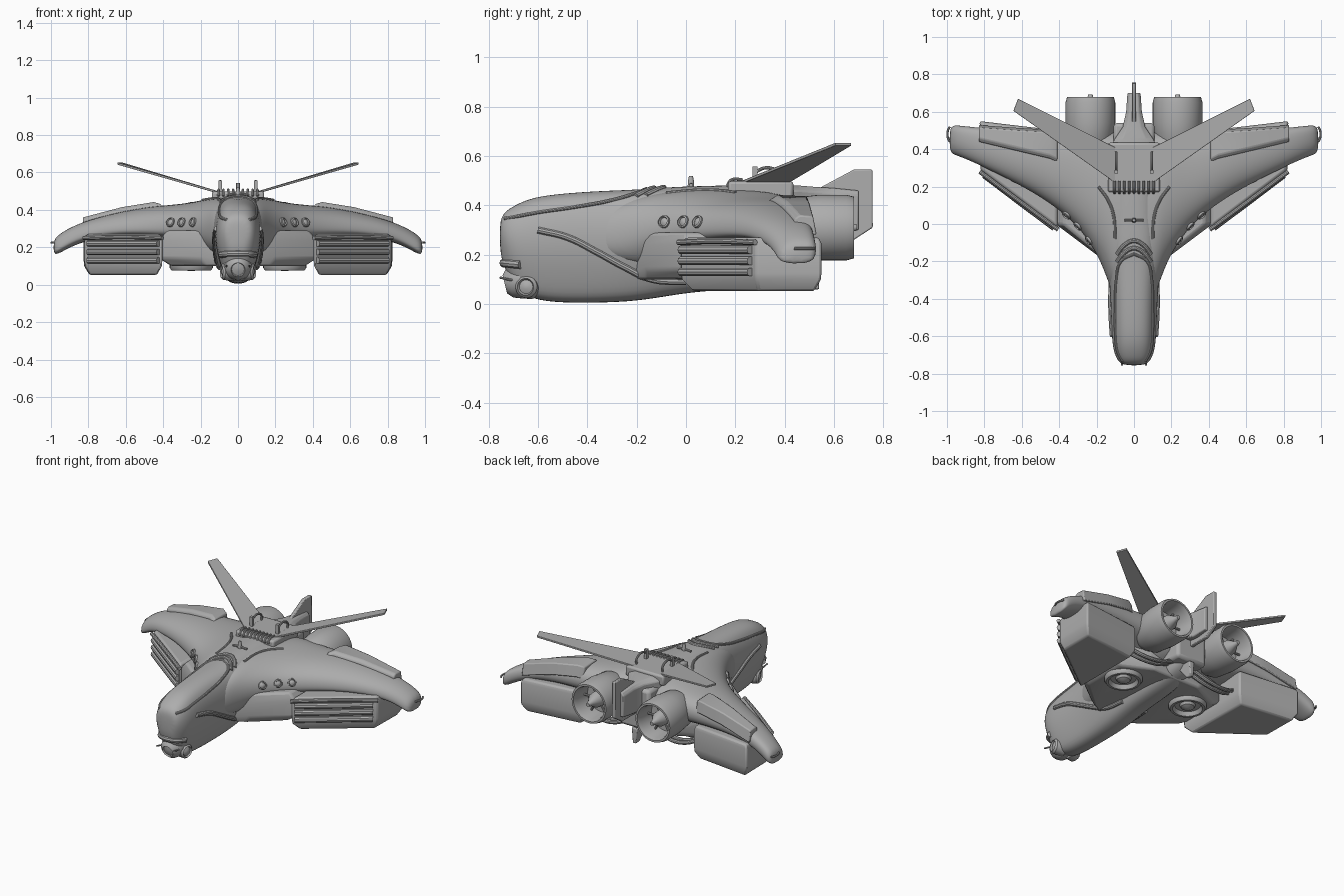
import bpy, bmesh, math
from mathutils import Vector
from mathutils.bvhtree import BVHTree

cube = bpy.data.objects.get("Cube")
if cube:
    bpy.data.objects.remove(cube, do_unlink=True)

grey = bpy.data.materials.new("hull_grey")
grey.use_nodes = True
colour = (0.42, 0.42, 0.42, 1)
grey.diffuse_color = colour
grey.node_tree.nodes["Principled BSDF"].inputs["Base Color"].default_value = colour


def finish(ob, mirror=False, subsurf=0, bevel=0):
    """Material, shading and modifiers shared by every part."""
    ob.data.materials.append(grey)
    bpy.ops.object.select_all(action='DESELECT')
    ob.select_set(True)
    bpy.context.view_layer.objects.active = ob
    if subsurf:
        bpy.ops.object.shade_smooth()
    else:
        bpy.ops.object.shade_smooth_by_angle(angle=math.radians(35))
    if mirror:
        m = ob.modifiers.new("mirror", 'MIRROR')
        m.use_clip = True
    if bevel:
        b = ob.modifiers.new("bevel", 'BEVEL')
        b.width, b.segments = bevel, 2
    if subsurf:
        ob.modifiers.new("subsurf", 'SUBSURF').levels = subsurf
        ob.modifiers["subsurf"].render_levels = subsurf
    return ob


def loft(name, rings, caps=(True, True), **opts):
    """Skin a list of closed rings that have equal point counts."""
    bm = bmesh.new()
    loops = [[bm.verts.new(p) for p in ring] for ring in rings]
    n = len(loops[0])
    for a, b in zip(loops, loops[1:]):
        for i in range(n):
            j = (i + 1) % n
            bm.faces.new((a[i], a[j], b[j], b[i]))
    for use, ring in zip(caps, (loops[0], loops[-1])):
        if use:
            bm.faces.new(ring)
    bmesh.ops.recalc_face_normals(bm, faces=bm.faces)
    me = bpy.data.meshes.new(name)
    bm.to_mesh(me)
    bm.free()
    ob = bpy.data.objects.new(name, me)
    bpy.context.collection.objects.link(ob)
    return finish(ob, **opts)


def box(name, lo, hi, **opts):
    ring = [(lo[0], lo[1]), (hi[0], lo[1]), (hi[0], hi[1]), (lo[0], hi[1])]
    return loft(name, [[(x, y, z) for x, y in ring] for z in (lo[2], hi[2])], **opts)


def lathe(name, profile, centre, axis, sides=40, **opts):
    """Turn (radius, height) points about an axis through centre."""
    turn = Vector(axis).to_track_quat('Z', 'Y')
    steps = [2 * math.pi * i / sides for i in range(sides)]
    rings = [[Vector(centre) + turn @ Vector((r * math.cos(a), r * math.sin(a), h))
              for a in steps] for r, h in profile]
    return loft(name, rings, **opts)


def tube(name, pts, radius, mirror=False, closed=False):
    cu = bpy.data.curves.new(name, 'CURVE')
    cu.dimensions = '3D'
    cu.bevel_depth, cu.bevel_resolution, cu.use_fill_caps = radius, 3, True
    sp = cu.splines.new('BEZIER')
    sp.bezier_points.add(len(pts) - 1)
    sp.use_cyclic_u = closed
    for bp, p in zip(sp.bezier_points, pts):
        bp.co = p
        bp.handle_left_type = bp.handle_right_type = 'AUTO'
    ob = bpy.data.objects.new(name, cu)
    bpy.context.collection.objects.link(ob)
    bpy.ops.object.select_all(action='DESELECT')
    ob.select_set(True)
    bpy.context.view_layer.objects.active = ob
    bpy.ops.object.convert(target='MESH')
    return finish(bpy.context.view_layer.objects.active, mirror=mirror)


def surface(ob):
    dg = bpy.context.evaluated_depsgraph_get()
    return BVHTree.FromObject(ob, dg)


# Fuselage: rounded section with a narrow keel, (y, half width, bottom, top)
half = [(0.4, 0), (0.66, .12), (.93, .36), (1.04, .56), (1, .76), (.76, .94), (.34, 1.01)]
section = half + [(-x, z) for x, z in reversed(half)]


def body_ring(y, w, lo, hi):
    return [(x * w, y, lo + z * (hi - lo)) for x, z in section]


fuselage = loft("fuselage", [body_ring(*s) for s in (
    (-.755, .05, .22, .33), (-.74, .08, .15, .37), (-.69, .105, .06, .40),
    (-.62, .115, .015, .43), (-.5, .12, .003, .445), (-.35, .125, .003, .455),
    (-.2, .14, .01, .46), (-.08, .15, .03, .47), (.05, .14, .05, .475),
    (.25, .14, .06, .48), (.42, .13, .1, .47), (.53, .1, .18, .45))], subsurf=2)

# Blended wing: ribs from the centre line out to the drooping tip
rib = [(0, 0), (.03, .42), (.14, .74), (.35, .96), (.6, 1.02), (.88, .96), (1, .6),
       (1, -.4), (.72, -1), (.3, -1), (.05, -.6)]


def wing_rib(x, front, back, edge, top, low):
    return [(x, front + t * (back - front),
             edge + h * ((top - edge) if h > 0 else (edge - low))) for t, h in rib]


wing = loft("wing", [wing_rib(*s) for s in (
    (0, -.45, .5, .25, .47, .14), (.1, -.43, .5, .25, .465, .14),
    (.15, -.28, .5, .27, .46, .15), (.2, -.16, .5, .29, .45, .18),
    (.3, -.01, .5, .29, .43, .23), (.45, .11, .5, .29, .42, .25),
    (.6, .2, .505, .29, .395, .26), (.75, .275, .51, .28, .36, .25),
    (.87, .335, .52, .25, .32, .215), (.95, .365, .53, .2, .275, .17),
    (.988, .38, .525, .175, .24, .155))], caps=(False, True), mirror=True, subsurf=2)

# Raised panel on the rear of each wing
loft("wing_panel", [[(x, a, z - .08), (x, a, z - .015), (x, a + .02, z), (x, b, z - .005),
                     (x, b + .015, z - .08)] for x, a, b, z in (
    (.41, .33, .47, .43), (.45, .35, .49, .442), (.62, .39, .5, .415), (.83, .44, .515, .36))],
    mirror=True, bevel=.006)

# Lower hull between the keel and the pods
plan = [(0, -.25), (.2, -.165), (.42, 0), (.42, .3), (.2, .4), (0, .4)]
loft("lower_hull", [[(x * k, y, z) for x, y in plan]
                    for z, k in ((.1, .85), (.14, 1), (.24, 1), (.29, .9))],
     mirror=True, bevel=.012)

# Pods slung under the wings, with louvred slanting fronts
pod_plan = [(.405, -.025), (.82, .285), (.825, .55), (.405, .5)]
cx, cy = .61, .34
loft("pod", [[(cx + (x - cx) * k, cy + (y - cy) * k, z) for x, y in pod_plan]
             for z, k in ((.052, .86), (.1, .99), (.125, 1), (.245, 1), (.27, .95))],
     mirror=True, bevel=.01)
for z in (.13, .175, .22):
    tube("pod_louvre", [(.425, -.02, z), (.61, .118, z), (.8, .262, z)], .018, mirror=True)
tube("pod_frame", [(.405, -.03, .25), (.61, .12, .255), (.825, .28, .25)], .012, mirror=True)

# Rear engines with hollow nozzles and hubs
lathe("engine", [(.09, -.3), (.12, -.25), (.133, -.14), (.133, -.03), (.125, 0), (.113, 0),
                 (.105, -.03), (.1, -.13), (.05, -.13), (.045, -.06), (.02, -.02), (.012, .012)],
      (.233, .68, .31), (0, 1, 0), mirror=True)
for i in range(6):
    a = math.tau * i / 6
    c, s = math.cos(a), math.sin(a)
    tube("engine_vane", [(.233 + r * c, .58, .31 + r * s) for r in (.03, .07, .105)],
         .007, mirror=True)

# Downward lift fans
lathe("lift_fan", [(.09, -.14), (.115, -.06), (.115, -.015), (.105, 0), (.09, 0),
                   (.075, -.03), (.05, -.03), (.04, -.01), (.015, .003)],
      (.25, .2, .075), (0, 0, -1), mirror=True)

# Rear spine: centre block, boom, tail fin and hook
box("rear_block", (-.11, .38, .16), (.11, .54, .43), bevel=.02)
loft("tail_boom", [[(-w, y, lo), (w, y, lo), (w, y, hi), (w * .6, y, hi + .02),
                    (-w * .6, y, hi + .02), (-w, y, hi)] for y, w, lo, hi in (
    (.4, .13, .36, .46), (.46, .1, .34, .46), (.52, .06, .3, .455),
    (.6, .042, .29, .45), (.7, .035, .3, .44))], bevel=.006)
fin = [(.5, .46), (.54, .47), (.68, .545), (.755, .545), (.757, .31), (.68, .26), (.5, .26)]
loft("tail_fin", [[(x, y, z) for y, z in fin] for x in (-.012, .012)], bevel=.005)
loft("tail_hook", [[(-.02, .42, .16), (.02, .42, .16), (.02, .54, .16), (-.02, .54, .16)],
                   [(-.012, .5, .06), (.012, .5, .06), (.012, .54, .06), (-.012, .54, .06)]],
     bevel=.006)

# Swept stabilisers rising from the dorsal plate
loft("stabiliser", [[(x0, y0, z + d) for d in (-.006, .006)] +
                    [(x1, y1, z + d) for d in (.006, -.006)]
                    for x0, y0, x1, y1, z in ((.1, .22, .1, .41, .492), (.645, .605, .62, .67, .648))],
     mirror=True, bevel=.002)
box("dorsal_plate", (-.14, .17, .43), (.14, .435, .498), bevel=.012)
for i in range(9):
    x = -.104 + i * .026
    tube("plate_grille", [(x, .165, .475), (x, .185, .503), (x, .23, .504)], .007)
tube("plate_handle", [(.095, .28, .49), (.095, .285, .535), (.095, .375, .535), (.095, .38, .49)],
     .007, mirror=True)
box("plate_post", (.085, .27, .48), (.105, .29, .558), mirror=True)

# Canopy rim, spine ribs and flank pipe laid onto the fuselage
hull = surface(fuselage)
skin = surface(wing)


def drop(x, y):
    hits = [t.ray_cast(Vector((x, y, 2)), Vector((0, 0, -1)))[0] for t in (hull, skin)]
    return max((h for h in hits if h), key=lambda h: h.z)


tube("canopy_rim", [drop(x, y) for x, y in (
    (.06, -.735), (.088, -.68), (.098, -.6), (.1, -.45), (.095, -.3), (.07, -.2), (0, -.16))],
    .008, mirror=True)
for y in (-.13, -.09):
    tube("collar", [drop(x, y - 9 * x * x) for x in (-.09, -.05, 0, .05, .09)], .012)
tube("shoulder_seam", [drop(x, y) for x, y in ((.1, -.08), (.11, .05), (.14, .13), (.19, .2))],
     .008, mirror=True)
flank = [hull.ray_cast(Vector((2, y, z)), Vector((-1, 0, 0)))[0] for y, z in (
    (-.6, .3), (-.48, .27), (-.36, .21), (-.25, .15), (-.14, .1), (0, .09))]
tube("flank_pipe", [p for p in flank if p], .014, mirror=True)

# Dorsal sensor mast
lathe("sensor_mast", [(.014, 0), (.012, .04), (.008, .06)], (0, .02, .46), (0, 0, 1), sides=12)
tube("sensor_bar", [(-.05, .02, .482), (0, .02, .485), (.05, .02, .482)], .007)

# Round lamps along the wing roots
for x in (.24, .3, .36):
    hit, normal, _, _ = skin.ray_cast(Vector((x, -2, .333)), Vector((0, 1, 0)))
    if hit:
        lathe("wing_lamp", [(.026, -.03), (.026, .008), (.02, .012), (.017, .004), (.006, .01)],
              hit, normal, sides=20, mirror=True)

# Chin: sensor ball, side lamps, brow and short probes
lathe("chin", [(.075, -.1), (.075, -.04), (.06, 0), (.038, .02), (.034, .01), (.01, .016)],
      (0, -.715, .085), (0, -1, -.25), sides=28)
lathe("chin_lamp", [(.05, -.05), (.045, .01), (.034, .022), (.028, .012), (.01, .02)],
      (.068, -.645, .07), (1, -.25, 0), sides=24, mirror=True)
tube("chin_brow", [(-.09, -.67, .16), (-.05, -.725, .165), (.05, -.725, .165), (.09, -.67, .16)], .018)
tube("chin_probe", [(.06, -.69, .095), (.062, -.72, .1), (.064, -.755, .108)], .005, mirror=True)

# Wing tip rings and underside hoses
tube("tip_ring", [(.985, .44, .225), (.995, .46, .225), (.995, .5, .225), (.985, .52, .225)],
     .006, mirror=True)
for d in (0, .04):
    tube("hose", [(.08, .45 - d, .17), (.2, .47 - d, .12), (.32, .46 - d, .12), (.43, .42 - d, .17)],
         .013, mirror=True)
